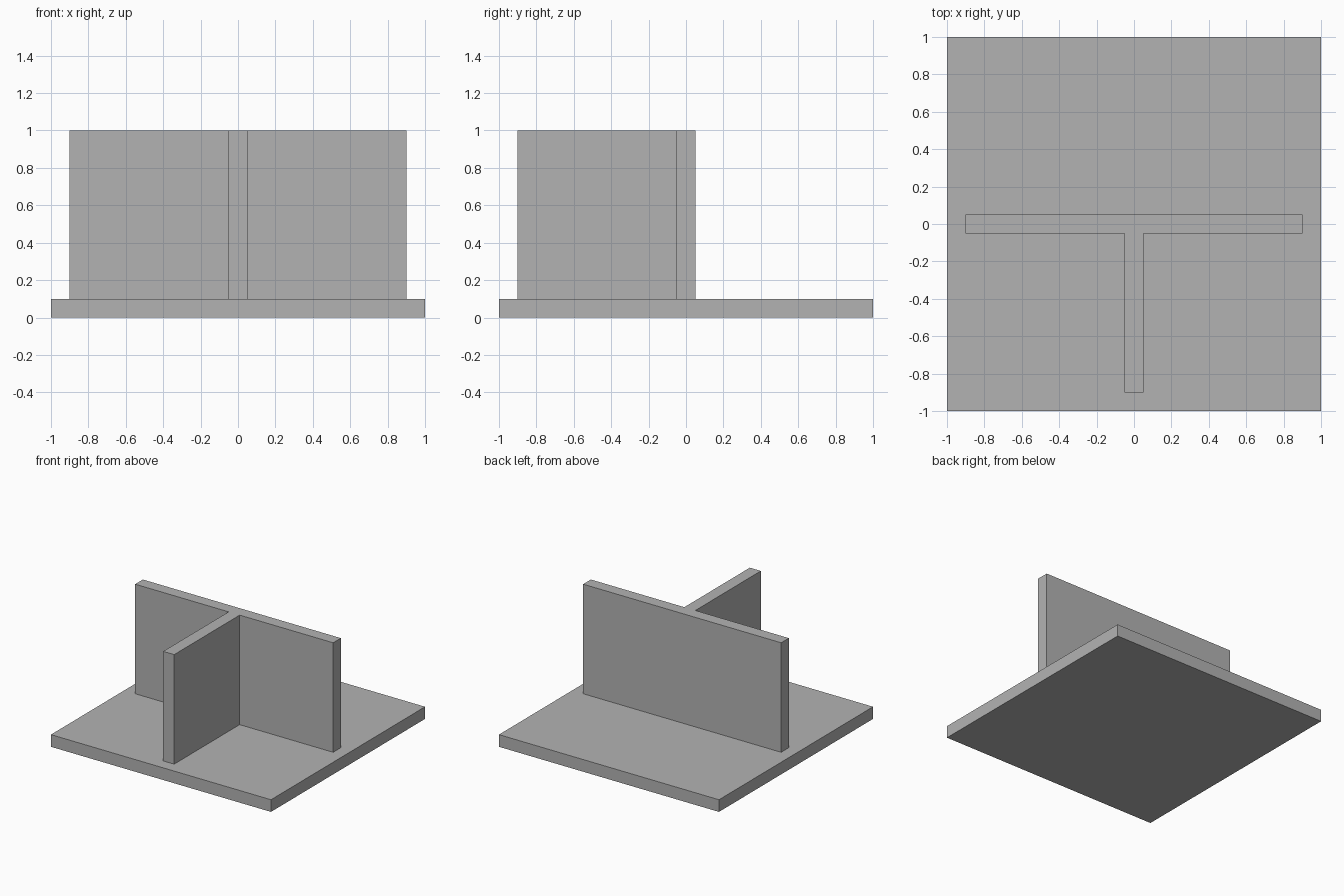
import bpy
import bmesh

cube = bpy.data.objects.get("Cube")
if cube:
    bpy.data.objects.remove(cube, do_unlink=True)

# Single plain grey
GREY = (0.45, 0.45, 0.45, 1.0)
grey = bpy.data.materials.new("plain_grey")
grey.use_nodes = True
grey.diffuse_color = GREY
grey.node_tree.nodes["Principled BSDF"].inputs["Base Color"].default_value = GREY


def extrude_profile(name, outline, bottom, top):
    """Raise a flat outline into a solid between two heights."""
    bm = bmesh.new()
    face = bm.faces.new([bm.verts.new((x, y, bottom)) for x, y in outline])
    raised = bmesh.ops.extrude_face_region(bm, geom=[face], use_keep_orig=True)
    verts = [g for g in raised["geom"] if isinstance(g, bmesh.types.BMVert)]
    bmesh.ops.translate(bm, verts=verts, vec=(0, 0, top - bottom))
    bmesh.ops.recalc_face_normals(bm, faces=bm.faces)
    mesh = bpy.data.meshes.new(name)
    bm.to_mesh(mesh)
    bm.free()
    mesh.materials.append(grey)
    obj = bpy.data.objects.new(name, mesh)
    bpy.context.collection.objects.link(obj)
    return obj


BASE = 1.0      # half width of the slab
REACH = 0.9     # how far the walls run from the centre
HALF = 0.05     # half wall thickness
FLOOR = 0.1     # slab thickness

# Square base slab
extrude_profile("base_slab",
                [(-BASE, -BASE), (BASE, -BASE), (BASE, BASE), (-BASE, BASE)],
                0, FLOOR)

# T-shaped wall: a cross wall with a divider running to the front
right_half = [(HALF, -REACH), (HALF, -HALF), (REACH, -HALF), (REACH, HALF)]
left_half = [(-x, y) for x, y in reversed(right_half)]
extrude_profile("t_wall", right_half + left_half, FLOOR, 1.0)
